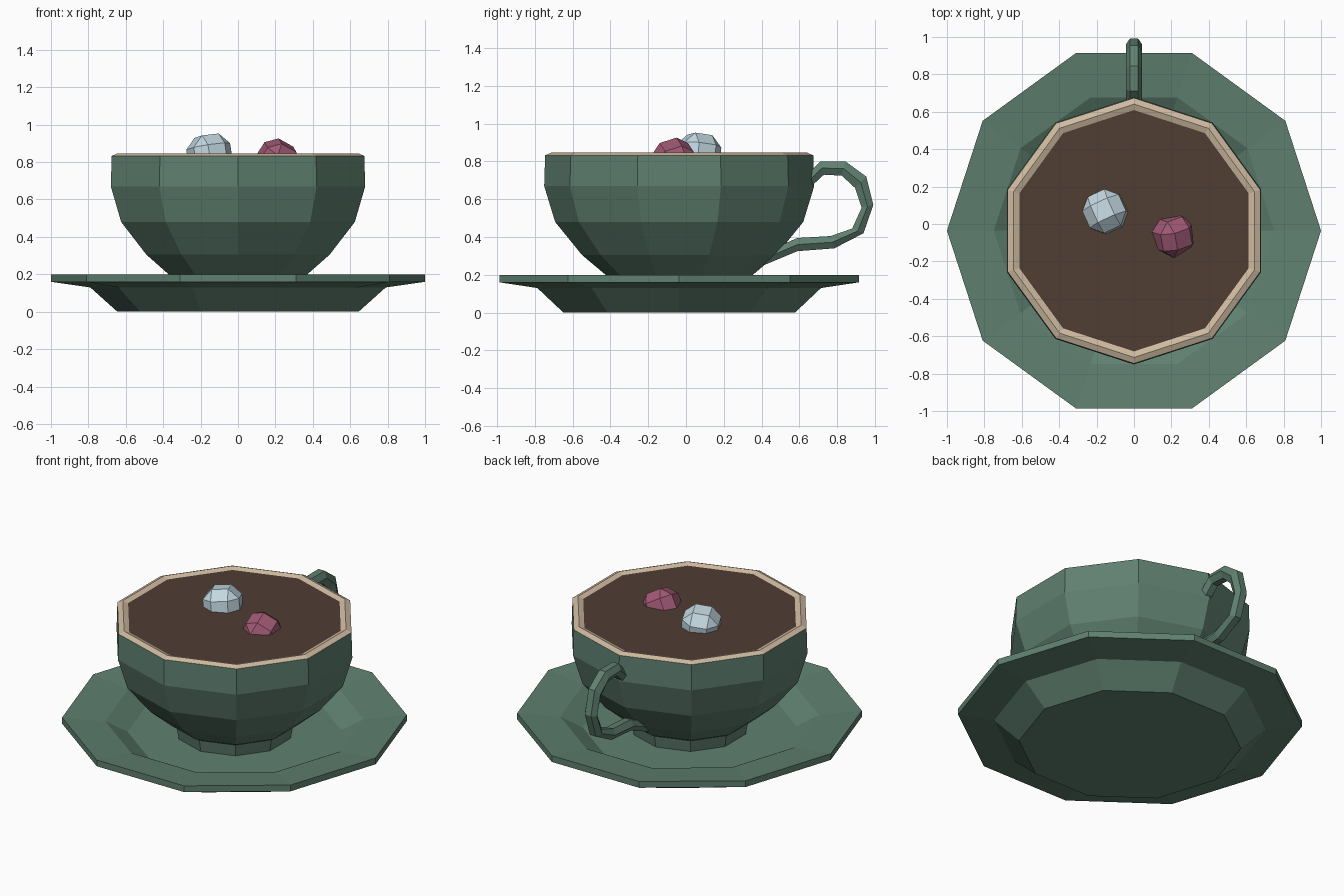
import bpy, bmesh, math
from mathutils import Vector, Euler

if "Cube" in bpy.data.objects:
    bpy.data.objects.remove(bpy.data.objects["Cube"])

CY = -0.036  # cup and saucer axis


def mat(name, rgb):
    m = bpy.data.materials.new(name)
    m.diffuse_color = (*rgb, 1)
    m.use_nodes = True
    m.node_tree.nodes["Principled BSDF"].inputs["Base Color"].default_value = m.diffuse_color
    return m


green = mat("sage green", (0.115, 0.216, 0.162))
beige = mat("beige", (0.62, 0.49, 0.35))
coffee = mat("coffee brown", (0.080, 0.048, 0.034))
ice = mat("pale blue", (0.54, 0.68, 0.75))
pink = mat("dusty pink", (0.35, 0.10, 0.175))


def finish(name, bm, *mats):
    bmesh.ops.recalc_face_normals(bm, faces=bm.faces)
    me = bpy.data.meshes.new(name)
    bm.to_mesh(me)
    bm.free()
    for m in mats:
        me.materials.append(m)
    ob = bpy.data.objects.new(name, me)
    bpy.context.collection.objects.link(ob)
    return ob


def loft(bm, rings):
    """Skin rings of points, cap both ends; returns side bands and caps."""
    vs = [[bm.verts.new(p) for p in r] for r in rings]
    n = len(vs[0])
    bands = [[bm.faces.new((a[i], a[(i + 1) % n], b[(i + 1) % n], b[i]))
              for i in range(n)] for a, b in zip(vs, vs[1:])]
    return bands, (bm.faces.new(vs[0]), bm.faces.new(vs[-1]))


def lathe_rings(profile, turn):
    return [[(r * math.cos(turn + i * math.tau / 10),
              CY + r * math.sin(turn + i * math.tau / 10), z)
             for i in range(10)] for r, z in profile]


# saucer
bm = bmesh.new()
loft(bm, lathe_rings([(0.645, 0), (0.79, 0.13), (1.0, 0.16), (1.0, 0.2),
                      (0.75, 0.175), (0.62, 0.105)], 0))
finish("saucer", bm, green)

# cup with beige lip and coffee surface
bm = bmesh.new()
bands, caps = loft(bm, lathe_rings([(0.34, 0.10), (0.355, 0.18), (0.39, 0.2),
                                    (0.515, 0.305), (0.657, 0.48),
                                    (0.715, 0.67), (0.71, 0.833),
                                    (0.677, 0.847), (0.645, 0.835)],
                                   math.radians(18)))
for band in bands[-2:]:
    for f in band:
        f.material_index = 1
caps[1].material_index = 2
finish("cup", bm, green, beige, coffee)

# handle: hexagonal tube between an outer and an inner outline (y, z)
outer = [(0.62, 0.71), (0.67, 0.76), (0.71, 0.80), (0.845, 0.80), (0.955, 0.72),
         (0.992, 0.57), (0.94, 0.42), (0.785, 0.34), (0.59, 0.325), (0.41, 0.25)]
inner = [(0.62, 0.62), (0.66, 0.665), (0.73, 0.73), (0.825, 0.725), (0.895, 0.66),
         (0.93, 0.555), (0.88, 0.445), (0.765, 0.405), (0.59, 0.395), (0.43, 0.325)]
rings = []
for o, i in zip(outer, inner):
    o, i = Vector((0, *o)), Vector((0, *i))
    mid, half = (o + i) / 2, (o - i) / 2
    rings.append([mid + Vector((0.043 * math.cos(a), 0, 0))
                  + half * math.sin(a) / math.sin(math.pi / 3)
                  for a in (k * math.pi / 3 for k in range(6))])
bm = bmesh.new()
loft(bm, rings)
finish("handle", bm, green)


# floating lumps: bevelled cubes
def lump(name, loc, size, rot, m):
    bm = bmesh.new()
    bmesh.ops.create_cube(bm, size=size)
    bmesh.ops.bevel(bm, geom=bm.edges[:], offset=size * 0.27,
                    offset_type='OFFSET', segments=1, affect='EDGES')
    ob = finish(name, bm, m)
    ob.location = loc
    ob.rotation_euler = Euler([math.radians(a) for a in rot])


lump("pale_lump", (-0.152, 0.065, 0.835), 0.215, (-8, -6, 25), ice)
lump("pink_lump", (0.21, -0.063, 0.805), 0.205, (20, 28, 20), pink)
